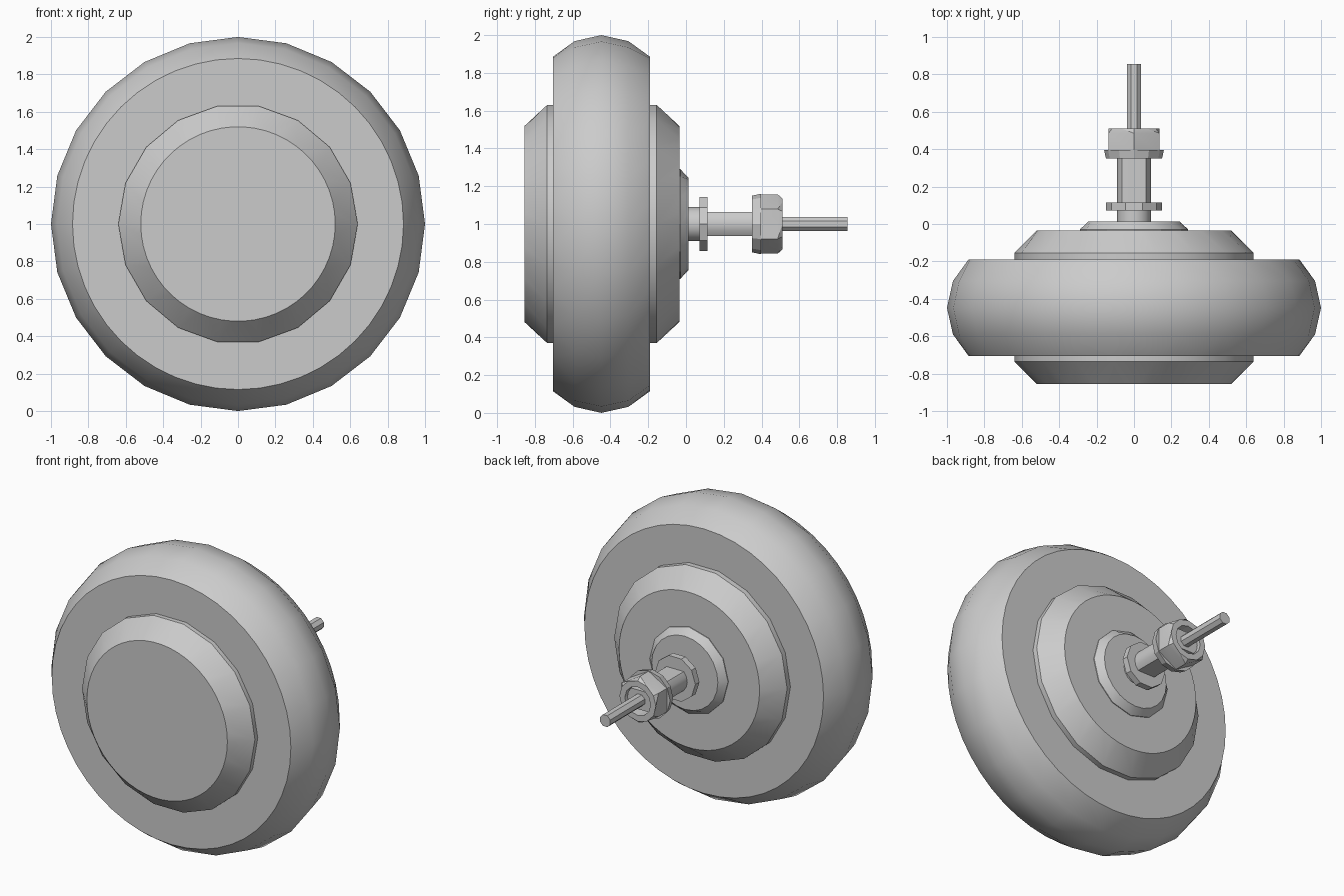
import bpy
import bmesh
from math import cos, sin, pi, radians

if "Cube" in bpy.data.objects:
    bpy.data.objects.remove(bpy.data.objects["Cube"], do_unlink=True)

GREY = (0.6, 0.6, 0.6, 1)
metal = bpy.data.materials.new("plain grey")
metal.use_nodes = True
metal.diffuse_color = GREY
metal.node_tree.nodes["Principled BSDF"].inputs["Base Color"].default_value = GREY


def stitch(bm, a, b):
    """Join two rings that may have different numbers of vertices."""
    i = j = 0
    na, nb = len(a), len(b)
    while i < na or j < nb:
        step_a, step_b = (i + 1) * nb, (j + 1) * na
        face = [a[i % na], b[j % nb]]
        if step_b <= step_a:
            j += 1
            face.append(b[j % nb])
        if step_a <= step_b:
            i += 1
            face.append(a[i % na])
        bm.faces.new(face)


def turned(name, profile, phase=0, flat=None):
    """Turn (radius, y, sides) rings about the y axis; flat limits the height."""
    bm = bmesh.new()
    rings = []
    for r, y, sides in profile:
        ring = []
        for k in range(sides):
            angle = radians(phase) + 2 * pi * k / sides
            z = r * sin(angle)
            if flat:
                z = max(-flat, min(flat, z))
            ring.append(bm.verts.new((r * cos(angle), y, z)))
        rings.append(ring)
    for a, b in zip(rings, rings[1:]):
        stitch(bm, a, b)
    bm.faces.new(rings[0])
    bm.faces.new(rings[-1])
    bmesh.ops.recalc_face_normals(bm, faces=bm.faces)
    mesh = bpy.data.meshes.new(name)
    bm.to_mesh(mesh)
    bm.free()
    mesh.materials.append(metal)
    mesh.shade_smooth()
    mesh.set_sharp_from_angle(angle=radians(28))
    obj = bpy.data.objects.new(name, mesh)
    obj.location.z = 1
    bpy.context.collection.objects.link(obj)
    return obj


# Tyre: coarse crown between two fine rims
turned("tyre", [(0.885, -0.705, 48), (0.968, -0.59, 24), (1, -0.448, 24),
                (0.968, -0.305, 24), (0.885, -0.19, 48)])

# Hub with a chamfered cover on each side
turned("hub", [(0.52, -0.855, 54), (0.64, -0.735, 18),
               (0.64, -0.155, 18), (0.52, -0.035, 54)])
turned("rear_boss", [(0.29, -0.06, 12), (0.29, -0.03, 12), (0.245, 0.013, 24)])

# Axle: round root, then flats above and below
turned("axle_root", [(0.09, 0, 16), (0.09, 0.1, 16)])
turned("axle", [(0.09, 0.09, 16), (0.09, 0.49, 16)], flat=0.064)
turned("lock_washer", [(0.15, 0.072, 10), (0.15, 0.115, 10)])

# Flanged hexagonal nut with an open bore
turned("nut_flange", [(0.15, 0.35, 12), (0.16, 0.396, 12)])
turned("nut", [(0.157, 0.38, 6), (0.157, 0.485, 6), (0.135, 0.511, 12),
               (0.095, 0.511, 12), (0.095, 0.42, 12)], phase=90)

# Cable leaving the end of the axle
turned("cable", [(0.041, 0.45, 8), (0.041, 0.855, 8)], phase=22.5)
